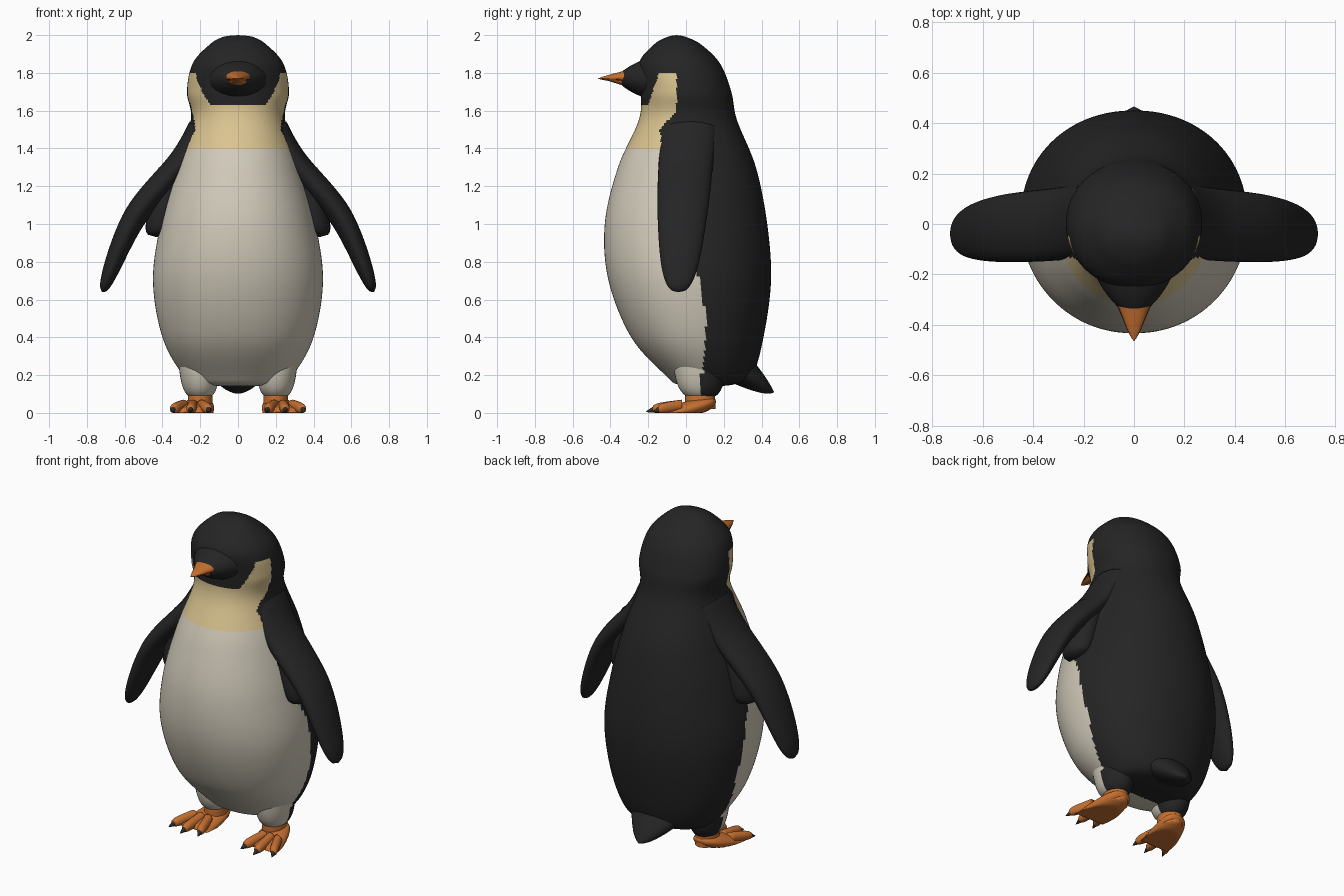
import bpy, bmesh, math
from mathutils import Vector

default_cube = bpy.data.objects.get("Cube")
if default_cube:
    bpy.data.objects.remove(default_cube)


def material(name, red, green, blue):
    result = bpy.data.materials.new(name)
    result.use_nodes = True
    colour = (red, green, blue, 1)
    result.diffuse_color = colour
    result.node_tree.nodes["Principled BSDF"].inputs["Base Color"].default_value = colour
    return result


BLACK = material("black plumage", 0.018, 0.018, 0.018)
WHITE = material("cream white belly", 0.64, 0.59, 0.49)
YELLOW = material("pale yellow throat", 0.7, 0.55, 0.28)
ORANGE = material("orange skin", 0.56, 0.16, 0.03)
CLAW = material("dark claw", 0.03, 0.025, 0.02)
MOUTH = material("brown mouth line", 0.16, 0.04, 0.015)

ACROSS, DEPTH, UP = Vector((1, 0, 0)), Vector((0, 1, 0)), Vector((0, 0, 1))


def smooth_curve(points, steps):
    """Smooth curve through all the points."""
    last = len(points) - 1
    result = []
    for index in range(last):
        before, start, end, after = (Vector(points[min(max(index + offset, 0), last)])
                                     for offset in range(-1, 3))
        for step in range(steps):
            t = step / steps
            bend = 2 * before - 5 * start + 4 * end - after
            twist = 3 * (start - end) + after - before
            result.append(start + (end - before + (bend + twist * t) * t) * t / 2)
    result.append(Vector(points[last]))
    return result


def skin(name, sections, u, v, materials, rule=None, segments=32, squareness=1, side=1):
    """Join oval sections (centre, radius along u, radius along v) into a closed part."""
    bm = bmesh.new()
    rings = []
    for centre, radius_u, radius_v in sections:
        ring = []
        for index in range(segments):
            angle = math.tau * index / segments
            c, s = (math.copysign(abs(f) ** squareness, f)
                    for f in (math.cos(angle), math.sin(angle)))
            point = centre + u * (c * max(radius_u, 0.001)) + v * (s * max(radius_v, 0.001))
            ring.append(bm.verts.new((point.x * side, point.y, max(point.z, 0))))
        rings.append(ring)
    for lower, upper in zip(rings, rings[1:]):
        for index in range(segments):
            bm.faces.new((lower[index - 1], lower[index], upper[index], upper[index - 1]))
    bm.faces.new(rings[0])
    bm.faces.new(rings[-1])
    bmesh.ops.recalc_face_normals(bm, faces=bm.faces)
    for face in bm.faces:
        face.smooth = True
        if rule:
            face.material_index = rule(face.calc_center_median())
    mesh = bpy.data.meshes.new(name)
    bm.to_mesh(mesh)
    bm.free()
    for entry in materials:
        mesh.materials.append(entry)
    bpy.context.collection.objects.link(bpy.data.objects.new(name, mesh))


def taper(name, path, radius_u, radius_v, u, v, materials, fullness=1, roundness=1, **options):
    """Oval tube along a path that narrows to nothing at its end."""
    centres = smooth_curve(path, 16)
    sections = []
    for index, centre in enumerate(centres):
        t = index / (len(centres) - 1)
        scale = (1 - t ** fullness) ** roundness
        sections.append((centre, radius_u * scale, radius_v * scale))
    skin(name, sections, u, v, materials, **options)


# Border between the dark back and the pale front: height, y
BACK_EDGE = [(0.1, 0.08), (0.5, 0.11), (0.8, 0.05), (1.1, -0.1), (1.5, -0.14),
             (1.6, -0.05), (1.8, -0.05)]


def back_edge(height):
    for (low, start), (high, end) in zip(BACK_EDGE, BACK_EDGE[1:]):
        if height <= high:
            return start + (end - start) * (height - low) / (high - low)
    return -1


def plumage(point):
    """Black back and face, white belly, yellow throat and ear patches."""
    is_face = point.z > 1.63 and point.y < (point.z - 1.63) / 3 - 0.2
    if is_face or point.y > back_edge(point.z):
        return 0
    return 2 if point.z > 1.39 else 1


# Body and head: height, half width, front y, back y
BODY = [(0.14, 0, 0.1, 0.1), (0.15, 0.2, -0.04, 0.25), (0.2, 0.29, -0.11, 0.35),
        (0.4, 0.4, -0.29, 0.41), (0.7, 0.45, -0.41, 0.45), (1, 0.41, -0.43, 0.43),
        (1.3, 0.33, -0.36, 0.37), (1.55, 0.25, -0.25, 0.27), (1.7, 0.27, -0.24, 0.24),
        (1.85, 0.24, -0.25, 0.18), (1.95, 0.15, -0.17, 0.08), (1.99, 0.08, -0.1, 0),
        (2, 0, -0.05, -0.05)]
body_sections = []
for height, half_width, front, back in smooth_curve(BODY, 14):
    centre = Vector((0, (front + back) / 2, height))
    body_sections.append((centre, half_width, (back - front) / 2))
skin("body", body_sections, ACROSS, DEPTH, [BLACK, WHITE, YELLOW], plumage,
     segments=160, squareness=0.95)

# Muzzle, beak and tail
taper("muzzle", [(0, -0.05, 1.77), (0, -0.37, 1.77)], 0.2, 0.14, ACROSS, UP, [BLACK], fullness=2)
beak_tip = (0, -0.465, 1.77)
taper("upper_beak", [(0, -0.29, 1.78), beak_tip], 0.085, 0.045, ACROSS, UP, [ORANGE])
taper("lower_beak", [(0, -0.27, 1.75), (0, -0.44, 1.77)], 0.08, 0.04, ACROSS, UP, [ORANGE])
taper("mouth_line", [(0, -0.29, 1.765), beak_tip], 0.09, 0.004, ACROSS, UP, [MOUTH])
taper("tail", [(0, 0.2, 0.32), (0, 0.466, 0.11)], 0.22, 0.14, ACROSS, UP, [BLACK], fullness=1.5)

flipper_normal = Vector((0.8, 0, 0.6))

for label, side in (("left", 1), ("right", -1)):
    # Flipper and the fold of plumage under it
    taper(label + "_flipper", [(0.2, 0.02, 1.5), (0.3, 0, 1.33), (0.55, -0.02, 1.03), (0.72, -0.04, 0.64)],
          0.07, 0.145, flipper_normal, DEPTH, [BLACK], fullness=4, roundness=0.5, side=side)
    taper(label + "_armpit", [(0.34, 0, 1.3), (0.43, 0, 0.93)], 0.08, 0.11,
          ACROSS, DEPTH, [BLACK], fullness=8, roundness=0.5, side=side)
    # Eye
    taper(label + "_eye", [(0.14, -0.17, 1.8), (0.17, -0.18, 1.8)], 0.025, 0.025,
          DEPTH, UP, [CLAW], fullness=2, roundness=0.5, side=side)
    # Leg, ankle and webbed foot
    taper(label + "_leg", [(0.21, 0.06, 0.4), (0.2, 0.08, 0.07)], 0.11, 0.14, ACROSS, DEPTH,
          [BLACK, WHITE], fullness=4, roundness=0.5, rule=lambda point: int(point.y < 0.085), side=side)
    taper(label + "_ankle", [(0.2, 0.075, 0.02), (0.2, 0.075, 0.13)], 0.065, 0.08, ACROSS, DEPTH,
          [ORANGE], fullness=8, roundness=0.5, side=side)
    taper(label + "_foot", [(0.24, -0.11, -0.02), (0.2, 0.16, 0.06)], 0.1, 0.05, ACROSS, UP,
          [ORANGE], fullness=3, roundness=0.5, side=side)
    # Toes fan out from the foot, each with a claw
    for toe, spread, reach in (("inner", -1, 0.16), ("middle", 0, 0.18), ("outer", 1, 0.15)):
        root = Vector((0.24 + spread * 0.05, -0.02, 0.04))
        tip = Vector((0.25 + spread * 0.095, -reach, 0.02))
        point = tip + (tip - root) * 0.2 - UP * 0.01
        taper(f"{label}_{toe}_toe", [root, tip], 0.028, 0.03, ACROSS, UP, [ORANGE],
              fullness=6, roundness=0.5, segments=16, side=side)
        taper(f"{label}_{toe}_claw", [tip.lerp(root, 0.15), point], 0.022, 0.025, ACROSS, UP, [CLAW],
              segments=12, side=side)
